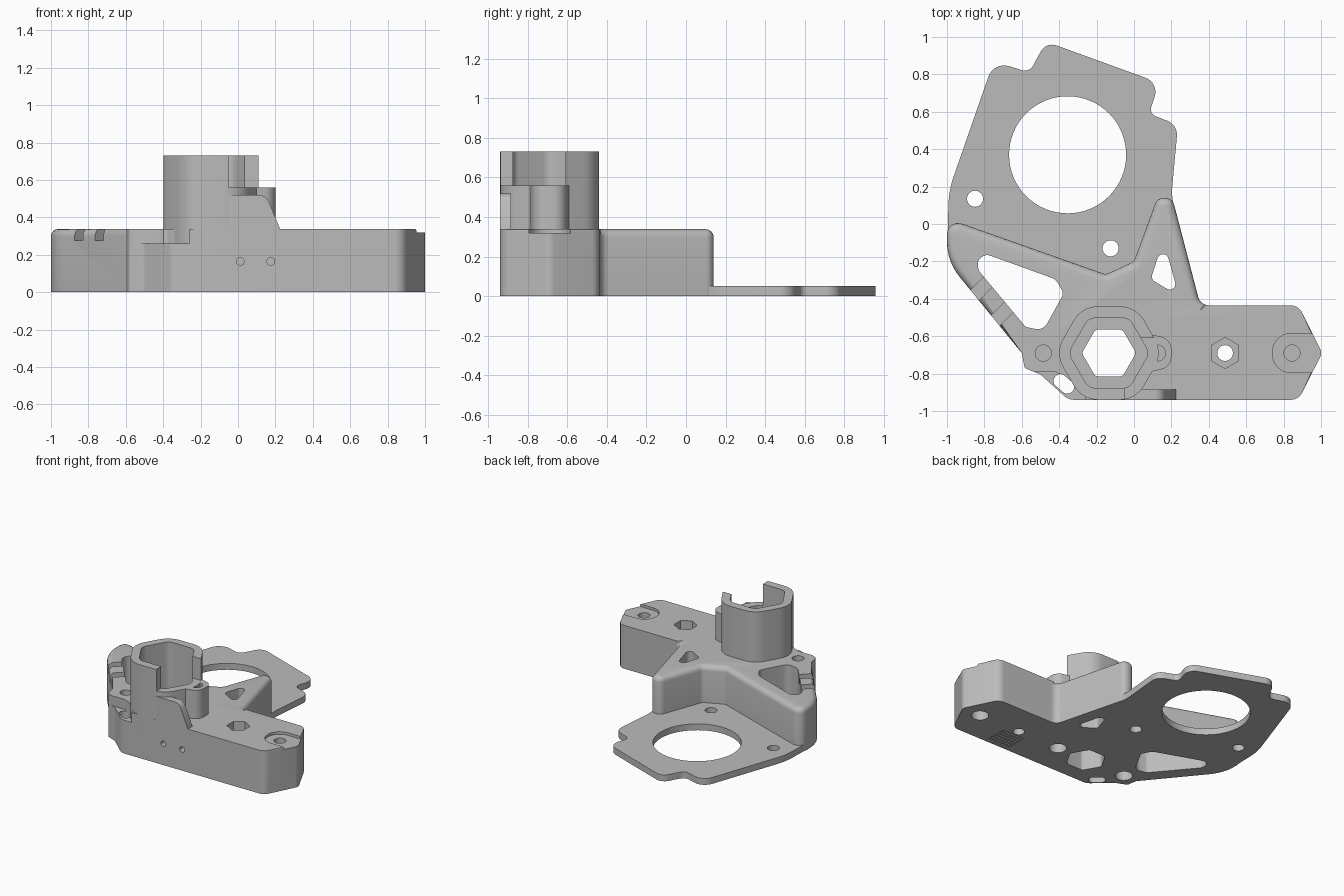
import bpy, bmesh, math
from mathutils import Vector

old = bpy.data.objects.get("Cube")
if old:
    bpy.data.objects.remove(old)

grey = bpy.data.materials.new("plain grey")
grey.use_nodes = True
colour = (0.5, 0.5, 0.5, 1)
grey.diffuse_color = colour
grey.node_tree.nodes["Principled BSDF"].inputs["Base Color"].default_value = colour


def rounded(corners, steps=8):
    """Turn (x, y, radius) corners into an outline with filleted corners."""
    out = []
    for i, (x, y, r) in enumerate(corners):
        p = Vector((x, y))
        if r == 0:
            out.append(p)
            continue
        u = (Vector(corners[i - 1][:2]) - p).normalized()
        v = (Vector(corners[(i + 1) % len(corners)][:2]) - p).normalized()
        half = u.angle(v) / 2
        c = p + (u + v).normalized() * (r / math.sin(half))
        s = p + u * (r / math.tan(half)) - c
        e = p + v * (r / math.tan(half)) - c
        a0 = math.atan2(s.y, s.x)
        turn = (math.atan2(e.y, e.x) - a0 + math.pi) % math.tau - math.pi
        for k in range(steps + 1):
            a = a0 + turn * k / steps
            out.append(c + Vector((math.cos(a), math.sin(a))) * r)
    return out


def ngon(x, y, radius, sides=32, turn=0.0, r=0.0):
    return [(x + radius * math.cos(turn + math.tau * k / sides),
             y + radius * math.sin(turn + math.tau * k / sides), r) for k in range(sides)]


def bar(x, y, length, width, turn, r=0.0):
    d = Vector((math.cos(turn), math.sin(turn))) * length / 2
    n = Vector((-math.sin(turn), math.cos(turn))) * width / 2
    return [(x + a * d.x + b * n.x, y + a * d.y + b * n.y, r)
            for a, b in ((-1, -1), (1, -1), (1, 1), (-1, 1))]


def prism(name, corners, low, high, along_y=False):
    bm = bmesh.new()
    rings = []
    for h in (low, high):
        rings.append([bm.verts.new((p.x, h, p.y) if along_y else (p.x, p.y, h))
                      for p in rounded(corners)])
    n = len(rings[0])
    bm.faces.new(rings[0])
    bm.faces.new(rings[1])
    for i in range(n):
        j = (i + 1) % n
        bm.faces.new((rings[0][i], rings[0][j], rings[1][j], rings[1][i]))
    bmesh.ops.recalc_face_normals(bm, faces=bm.faces)
    mesh = bpy.data.meshes.new(name)
    bm.to_mesh(mesh)
    bm.free()
    mesh.materials.append(grey)
    ob = bpy.data.objects.new(name, mesh)
    bpy.context.collection.objects.link(ob)
    return ob


def activate(ob):
    bpy.ops.object.select_all(action='DESELECT')
    ob.select_set(True)
    bpy.context.view_layer.objects.active = ob


def cut(targets, corners, low, high, along_y=False):
    cutter = prism("cutter", corners, low, high, along_y)
    cutter.hide_render = True
    for ob in targets:
        activate(ob)
        mod = ob.modifiers.new("cut", 'BOOLEAN')
        mod.operation = 'DIFFERENCE'
        mod.solver = 'EXACT'
        mod.object = cutter
        bpy.ops.object.modifier_apply(modifier=mod.name)
    bpy.data.objects.remove(cutter)


TOP = 0.338
ROW = -0.69      # line of the screw bosses
HEX = -0.134     # centre of the hexagonal tower

# Thin mounting flange
flange = prism("mounting_flange", [
    (-0.6, -0.69, 0), (0.345, -0.42, 0), (0.2, 0.15, 0.3), (0.235, 0.53, 0.08),
    (0.08, 0.59, 0.04), (0.135, 0.755, 0.08), (-0.47, 0.975, 0.07), (-0.56, 0.81, 0.05),
    (-0.75, 0.87, 0.09), (-0.99, 0.18, 0.5), (-1, -0.2, 0.3)], 0, 0.05)

# Tall body: long box in front, braced arms behind
body = prism("body", [
    (-0.35, -0.94, 0.08), (0.88, -0.94, 0.07), (1.006, ROW, 0.05), (0.88, -0.435, 0.07),
    (0.355, -0.435, 0.06), (0.205, 0.14, 0.05), (0.125, 0.14, 0.05), (0, -0.2, 0.04),
    (-0.15, -0.27, 0.04), (-1, 0.03, 0.06), (-1, -0.2, 0.3), (-0.6, ROW, 0),
    (-0.585, -0.77, 0.02), (-0.5, -0.805, 0.03)], 0, TOP)

# Soft top edge on the arms, small one on the box end
bm = bmesh.new()
bm.from_mesh(body.data)
weight = bm.edges.layers.float.new("bevel_weight_edge")
for e in bm.edges:
    mid = (e.verts[0].co + e.verts[1].co) / 2
    if min(v.co.z for v in e.verts) > 0.3:
        if mid.y > -0.43 or mid.x < -0.595:
            e[weight] = 1
        elif mid.x > 0.9:
            e[weight] = 0.3
bm.to_mesh(body.data)
bm.free()
activate(body)
bevel = body.modifiers.new("soft_edge", 'BEVEL')
bevel.limit_method = 'WEIGHT'
bevel.width = 0.04
bevel.segments = 4
bevel.use_clamp_overlap = False
bpy.ops.object.modifier_apply(modifier=bevel.name)

# Tower, screw boss beside it, and curved front gusset
tower = prism("hex_tower", ngon(HEX, ROW, 0.2887, 6, 0, 0.15), 0.2, 0.73)
boss = prism("screw_boss", [
    (0, -0.85, 0), (0.09, -0.79, 0.05), (0.2, -0.765, 0.07), (0.2, -0.615, 0.07),
    (0.09, -0.59, 0.05), (0, -0.53, 0)], 0.25, 0.56)
gusset = prism("front_gusset", [
    (-0.05, 0.3, 0), (-0.05, 0.52, 0), (0.15, 0.52, 0.06), (0.225, TOP, 0), (0.225, 0.3, 0)],
    -0.94, -0.885, along_y=True)
parts = [flange, body, tower, boss, gusset]

# Stepped front ear, tower opening and recessed seat at the box end
cut([body], [(-0.56, -0.79, 0), (-0.42, -0.79, 0), (-0.26, -0.88, 0), (-0.26, -1, 0),
             (-0.6, -1, 0)], 0.26, 0.5)
cut([tower], bar(0.15, -0.81, 0.4, 0.4, 0), 0.56, 0.9)
cut([body], [(0.74, -0.795, 0.1), (1.1, -0.795, 0), (1.1, -0.585, 0), (0.74, -0.585, 0.1)],
    0.318, 0.5)

# Hexagonal socket with a narrower through hole
cut([body, tower, boss], ngon(HEX, ROW, 0.216, 6, 0, 0.06), 0.21, 0.9)
cut([body, tower, flange], ngon(HEX, ROW, 0.145, 6, 0, 0.03), -0.1, 0.9)

# Large opening and small holes in the flange
cut([flange], ngon(-0.355, 0.37, 0.313, 64), -0.1, 0.2)
for x, y in ((-0.85, 0.135), (-0.125, -0.13)):
    cut([flange], ngon(x, y, 0.043), -0.1, 0.2)

# Weight-saving windows through the arms
cut([flange, body], [(-0.85, -0.14, 0.05), (-0.42, -0.295, 0.06), (-0.375, -0.37, 0.04),
                     (-0.485, -0.57, 0.06), (-0.58, -0.55, 0.04), (-0.83, -0.25, 0.05)], -0.1, 0.5)
cut([flange, body], [(0.175, -0.15, 0.03), (0.24, -0.385, 0.03), (0.09, -0.295, 0.03),
                     (0.13, -0.17, 0.03)], -0.1, 0.5)

# Strap grooves across the slanted arm
for x, y in ((-0.83, -0.36), (-0.71, -0.485)):
    cut([body], bar(x, y, 0.3, 0.07, math.pi / 4), 0.275, 0.5)

# Screw holes: blind from above, wider counterbore from below
for x, floor in ((-0.485, 0.2), (0.125, 0.35), (0.845, 0.2)):
    cut([body, boss], ngon(x, ROW, 0.043), floor, 0.9)
    cut([body, flange], ngon(x, ROW, 0.062), -0.1, 0.15)

# Nut pocket, ear slot and front pin holes
cut([body], ngon(0.487, ROW, 0.083, 6, math.pi / 6), 0.16, 0.5)
cut([body], ngon(0.487, ROW, 0.042), -0.1, 0.5)
cut([body], bar(-0.375, -0.855, 0.12, 0.072, -0.7, 0.034), -0.1, 0.5)
for x in (0.012, 0.175):
    cut([body], ngon(x, 0.165, 0.021), -1.1, -0.88, along_y=True)

# Shallow ribs of grip slots underneath
for k in range(6):
    cut([body], bar(0.49, -0.9 + k * 0.03, 0.2, 0.012, 0), -0.1, 0.012)

for ob in parts:
    activate(ob)
    bpy.ops.object.shade_smooth_by_angle(angle=math.radians(28))
